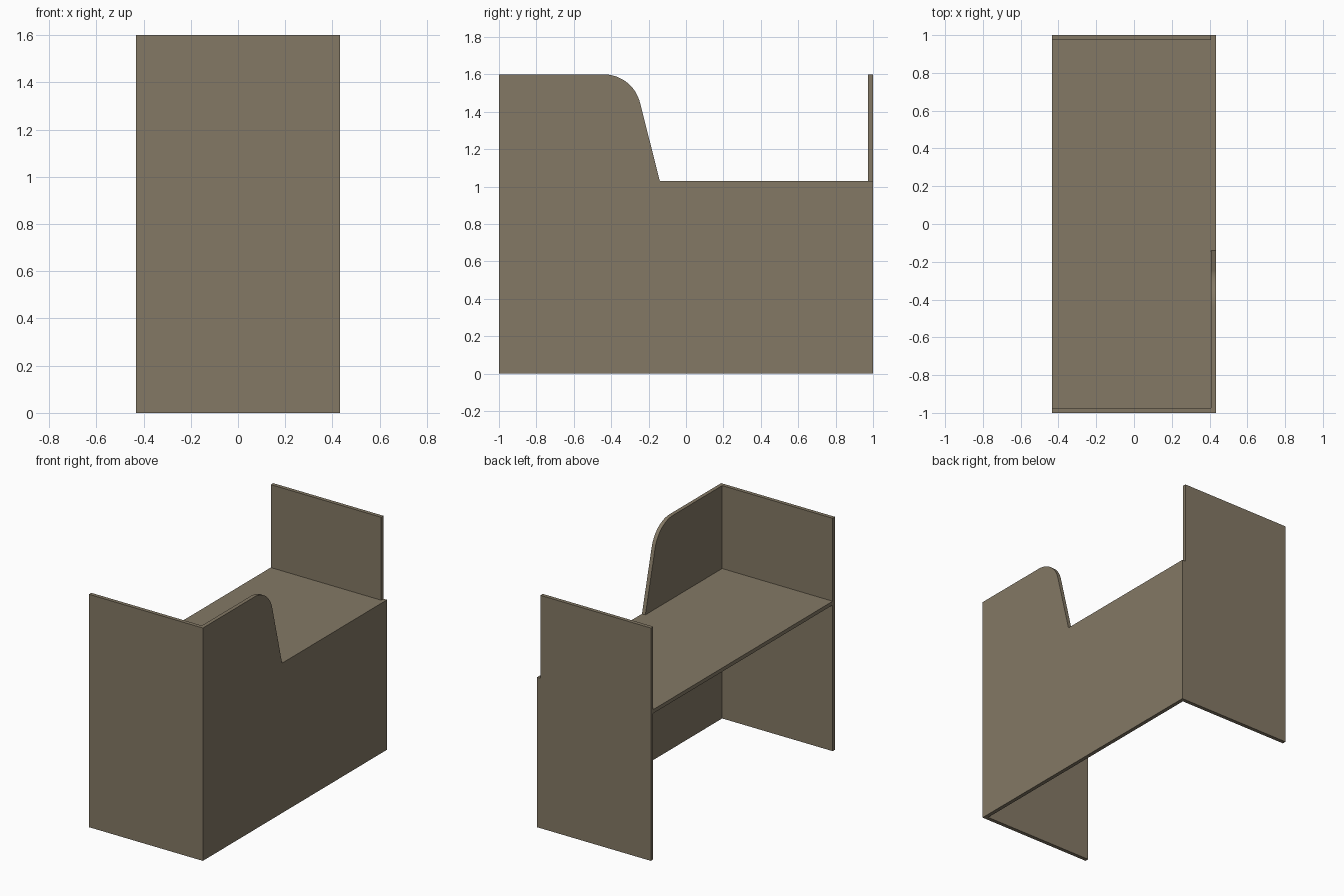
import bpy, bmesh, math

if "Cube" in bpy.data.objects:
    bpy.data.objects.remove(bpy.data.objects["Cube"])

W, L, H = 0.433, 1.0, 1.6     # half width, half length, height
T, SHELF = 0.026, 1.03        # board thickness, shelf top height

mat = bpy.data.materials.new("grey brown board")
mat.diffuse_color = (0.23, 0.19, 0.13, 1)
mat.use_nodes = True
mat.node_tree.nodes["Principled BSDF"].inputs["Base Color"].default_value = mat.diffuse_color


def extrude(name, pts, vec):
    """Solid board from a planar outline pushed along vec."""
    bm = bmesh.new()
    face = bm.faces.new([bm.verts.new(p) for p in pts])
    res = bmesh.ops.extrude_face_region(bm, geom=[face])
    bmesh.ops.translate(bm, vec=vec, verts=[v for v in res["geom"] if isinstance(v, bmesh.types.BMVert)])
    bmesh.ops.recalc_face_normals(bm, faces=bm.faces)
    me = bpy.data.meshes.new(name)
    bm.to_mesh(me)
    bm.free()
    me.materials.append(mat)
    ob = bpy.data.objects.new(name, me)
    bpy.context.collection.objects.link(ob)
    return ob


def board(name, x0, x1, y0, y1, z0, z1):
    return extrude(name, [(x0, y0, z0), (x1, y0, z0), (x1, y1, z0), (x0, y1, z0)], (0, 0, z1 - z0))


# end panels and shelf
board("front_end_panel", -W, W - T, -L, -L + T, 0, H)
board("back_end_panel", -W, W - T, L - T, L, 0, H)
board("shelf", -W, W - T, -L + T, L - T, SHELF - T, SHELF)

# long side panel: tall front part with a rounded shoulder sloping to shelf height
r, cy, cz = 0.2, -0.44, H - 0.2
profile = [(-L, 0), (L, 0), (L, SHELF), (-0.14, SHELF)]
for i in range(17):
    a = math.radians(14.2 + (90 - 14.2) * i / 16)
    profile.append((cy + r * math.cos(a), cz + r * math.sin(a)))
profile.append((-L, H))
side = extrude("side_panel", [(W - T, y, z) for y, z in profile], (T, 0, 0))
bpy.context.view_layer.objects.active = side
side.select_set(True)
bpy.ops.object.shade_smooth_by_angle(angle=math.radians(30))
